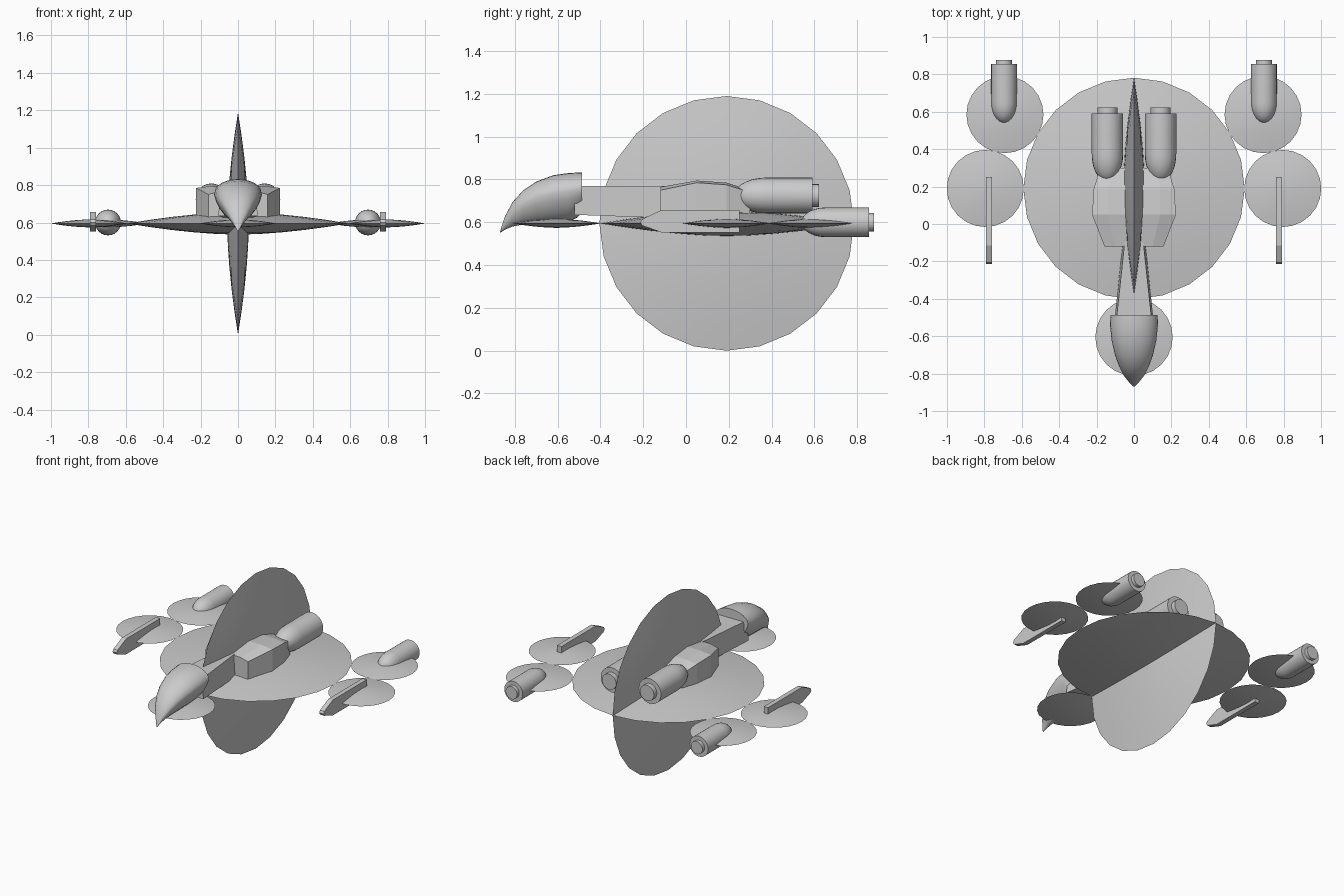
import bpy, math
from mathutils import Matrix, Vector

if "Cube" in bpy.data.objects:
    bpy.data.objects.remove(bpy.data.objects["Cube"])

def mesh(name, verts, faces, smooth=True):
    me = bpy.data.meshes.new(name)
    me.from_pydata(verts, [], faces)
    ob = bpy.data.objects.new(name, me)
    bpy.context.collection.objects.link(ob)
    bpy.ops.object.select_all(action='DESELECT')
    ob.select_set(True)
    bpy.context.view_layer.objects.active = ob
    bpy.ops.object.mode_set(mode='EDIT')
    bpy.ops.mesh.select_all(action='SELECT')
    bpy.ops.mesh.remove_doubles(threshold=0.0002)
    bpy.ops.mesh.normals_make_consistent(inside=False)
    bpy.ops.object.mode_set(mode='OBJECT')
    if smooth:
        bpy.ops.object.shade_smooth_by_angle(angle=math.radians(35))
    return ob

def loft(name, rings, smooth=True):
    n = len(rings[0])
    verts = [v for r in rings for v in r]
    faces = [(i * n + j, i * n + (j + 1) % n, (i + 1) * n + (j + 1) % n, (i + 1) * n + j)
             for i in range(len(rings) - 1) for j in range(n)]
    faces += [tuple(range(n)), tuple(range(len(verts) - n, len(verts)))]
    return mesh(name, verts, faces, smooth)

def revolve(name, profile, centre, rot=Matrix(), n=24):
    # profile of (radius, height) turned about local z
    rings = [[Vector(centre) + rot @ Vector((max(r, 0.0006) * math.cos(2 * math.pi * k / n),
              max(r, 0.0006) * math.sin(2 * math.pi * k / n), h)) for k in range(n)]
             for r, h in profile]
    return loft(name, rings)

Z = 0.595
SIDE = Matrix.Rotation(math.pi / 2, 4, 'Y')
BACK = Matrix.Rotation(-math.pi / 2, 4, 'X')    # local z becomes +y

def lens(name, centre, r, t, rot=Matrix()):
    steps = [0, 0.2, 0.4, 0.6, 0.8, 1]
    top = [(r * s, t * (1 - s ** 1.7)) for s in steps]
    low = [(a, -b) for a, b in reversed(top[:-1])]
    revolve(name, top + low, centre, rot)

# Crossed main discs and small front disc
lens("main_wing_disc", (0, 0.19, Z), 0.592, 0.06)
lens("vertical_fin_disc", (0, 0.19, Z), 0.595, 0.058, SIDE)
lens("front_disc", (0, -0.605, Z), 0.207, 0.021)

def engine(name, x, y0, y1, z, r, dome, nozzle, y2):
    prof = [(r * math.sin(a), y0 + dome * (1 - math.cos(a)))
            for a in [math.pi / 2 * k / 7 for k in range(8)]]
    prof += [(r, y1), (nozzle, y1), (nozzle, y2), (nozzle * 0.8, y2), (0, y2)]
    revolve(name, prof, (x, 0, z), BACK)

for s, side in ((-1, "left"), (1, "right")):
    # Outrigger discs
    lens(side + "_rear_disc", (s * 0.69, 0.585, Z), 0.206, 0.021)
    lens(side + "_outer_disc", (s * 0.795, 0.19, Z), 0.206, 0.021)
    # Engines
    engine(side + "_main_engine", s * 0.142, 0.225, 0.59, 0.725, 0.084, 0.15, 0.053, 0.622)
    engine(side + "_outer_engine", s * 0.695, 0.54, 0.855, 0.6, 0.069, 0.11, 0.043, 0.878)
    # Thin outer blade
    side_prof = [(-0.213, 0.6), (-0.205, 0.615), (-0.115, 0.657), (0.25, 0.657), (0.25, 0.553),
                 (-0.115, 0.553), (-0.205, 0.585)]
    loft(side + "_outer_blade",
         [[(s * 0.775 + d, y, z) for y, z in side_prof] for d in (-0.016, 0.016)], False)

# Body: faceted block
def block(y, wb, wt, zb, zs, zt):
    return [(-wb, y, zb), (wb, y, zb), (wb, y, zs), (wt, y, zt), (-wt, y, zt), (-wb, y, zs)]

loft("body", [block(-0.12, 0.158, 0.10, 0.6, 0.75, 0.765),
              block(0.05, 0.224, 0.14, 0.6, 0.785, 0.795),
              block(0.19, 0.215, 0.14, 0.6, 0.775, 0.785),
              block(0.30, 0.18, 0.12, 0.6, 0.74, 0.75)], False)

# Neck
def trap(y, wb, wt, zb, zt):
    return [(-wb, y, zb), (wb, y, zb), (wt, y, zt), (-wt, y, zt)]

loft("neck", [trap(-0.52, 0.105, 0.095, 0.635, 0.77),
              trap(-0.10, 0.06, 0.05, 0.62, 0.77)], False)

# Beaked head: egg-shaped sections, wider at the top
stations = [(-0.487, 0.125, 0.832, 0.645), (-0.51, 0.127, 0.832, 0.62), (-0.55, 0.127, 0.83, 0.605),
            (-0.62, 0.12, 0.82, 0.60), (-0.70, 0.102, 0.79, 0.595), (-0.76, 0.08, 0.75, 0.59),
            (-0.81, 0.055, 0.695, 0.58), (-0.845, 0.027, 0.63, 0.566), (-0.862, 0.011, 0.58, 0.555),
            (-0.87, 0.001, 0.552, 0.55)]

def egg(y, w, zt, zb, n=24):
    zc = zb + 0.62 * (zt - zb)
    ring = []
    for k in range(n):
        a = 2 * math.pi * k / n
        c, q = math.cos(a), math.sin(a)
        x = w * c * (1 if q > 0 else 1 + 0.2 * q)
        ring.append((x, y, zc + q * ((zt - zc) if q > 0 else (zc - zb))))
    return ring

loft("beaked_head", [egg(*st) for st in stations])
